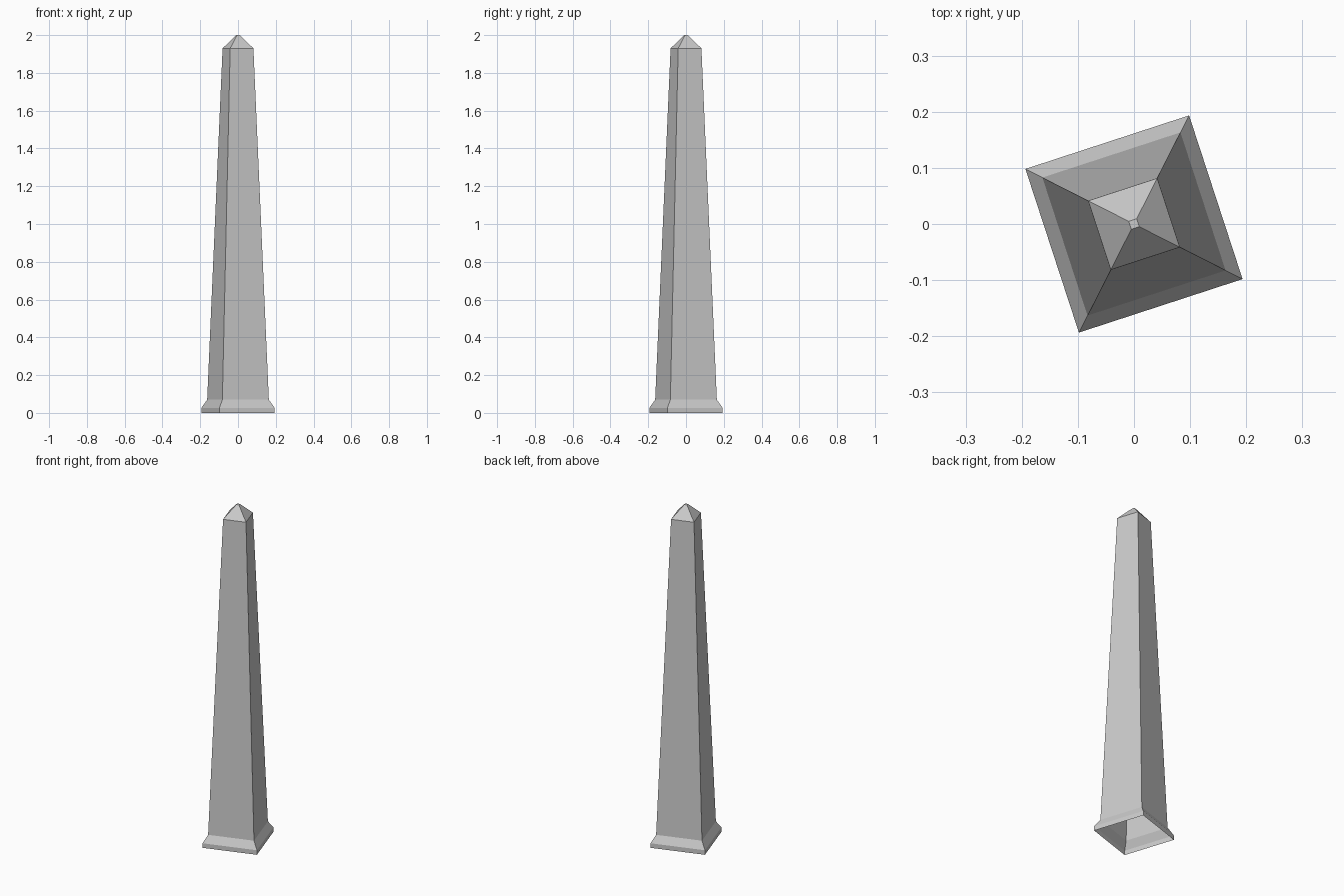
import bpy, bmesh, math

if "Cube" in bpy.data.objects:
    bpy.data.objects.remove(bpy.data.objects["Cube"])

# Square cross-section rings from ground to tip: (corner radius, height)
PROFILE = [(0.217, 0.0), (0.217, 0.027), (0.183, 0.07), (0.0915, 1.93), (0.0105, 2.0)]
TURN = math.radians(63.1)

bm = bmesh.new()


def ring(radius, z):
    angles = [TURN + i * math.pi / 2 for i in range(4)]
    return [bm.verts.new((radius * math.cos(a), radius * math.sin(a), z)) for a in angles]


# Flared foot, tapering shaft and pyramid cap, open underneath
rings = [ring(r, z) for r, z in PROFILE]
for low, high in zip(rings, rings[1:]):
    for i in range(4):
        j = (i + 1) % 4
        bm.faces.new((low[i], low[j], high[j], high[i]))

# Small flat tip
bm.faces.new(rings[-1])

mesh = bpy.data.meshes.new("obelisk")
bm.to_mesh(mesh)
bm.free()
obelisk = bpy.data.objects.new("obelisk", mesh)
bpy.context.collection.objects.link(obelisk)
